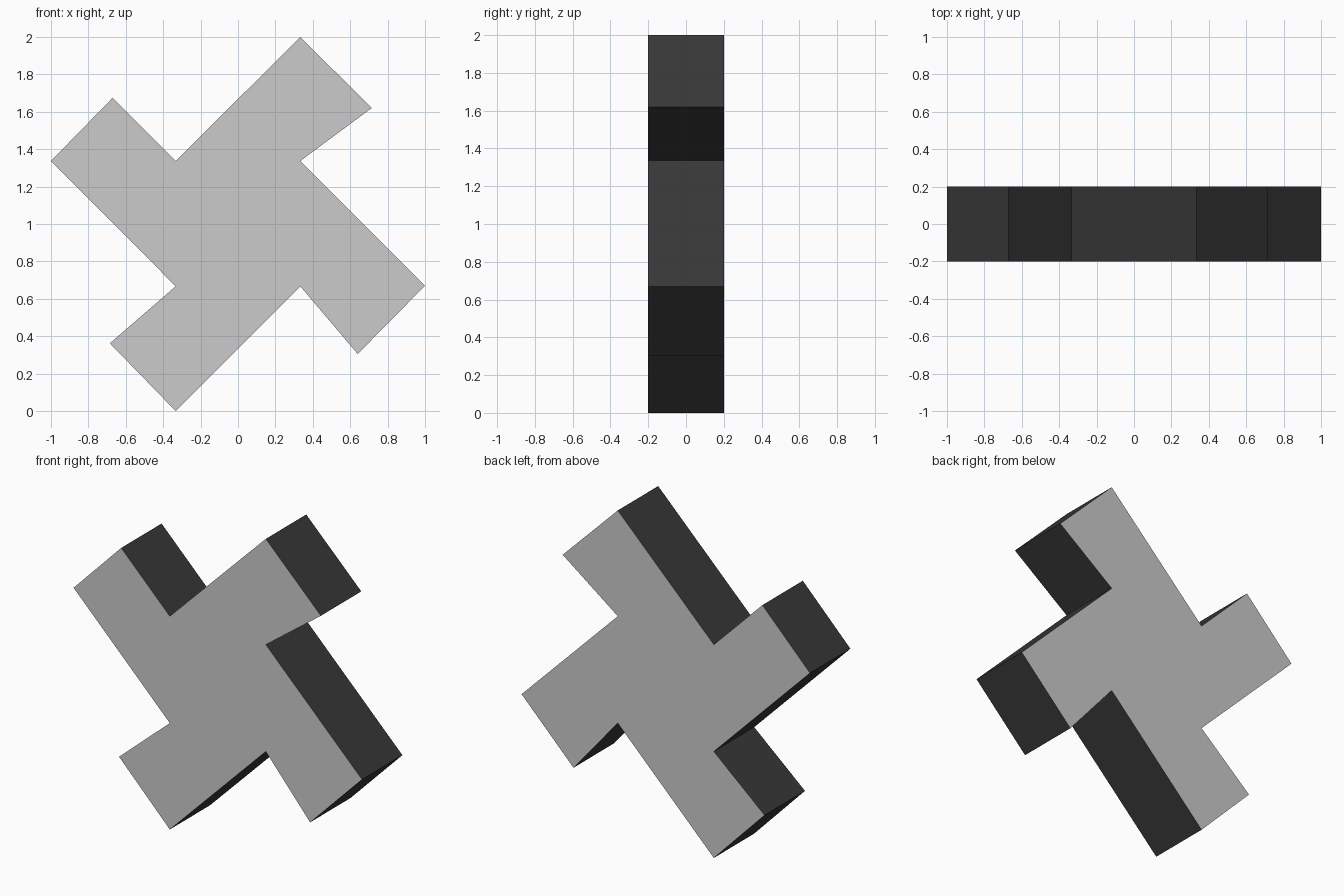
import bpy
import bmesh

if "Cube" in bpy.data.objects:
    bpy.data.objects.remove(bpy.data.objects["Cube"])

HALF_DEPTH = 0.2

# Outline of the tilted cross in the XZ plane, clockwise from the top tip
OUTLINE = [
    (0.333, 2.0), (0.715, 1.62), (0.333, 1.337), (1.0, 0.67),
    (0.64, 0.305), (0.333, 0.667), (-0.333, 0.0), (-0.685, 0.362),
    (-0.333, 0.667), (-1.0, 1.337), (-0.67, 1.675), (-0.333, 1.337),
]

# Dark rim colour; the broad faces stay plain grey
dark = bpy.data.materials.new("dark_rim")
dark.diffuse_color = (0.04, 0.04, 0.04, 1)
dark.use_nodes = True
dark.node_tree.nodes["Principled BSDF"].inputs["Base Color"].default_value = dark.diffuse_color
grey = bpy.data.materials.new("grey_face")
grey.diffuse_color = (0.8, 0.8, 0.8, 1)
grey.use_nodes = True
grey.node_tree.nodes["Principled BSDF"].inputs["Base Color"].default_value = grey.diffuse_color

# Extrude the outline into a solid plate
bm = bmesh.new()
front = bm.faces.new([bm.verts.new((x, -HALF_DEPTH, z)) for x, z in OUTLINE])
ext = bmesh.ops.extrude_face_region(bm, geom=[front], use_keep_orig=True)
back_verts = [e for e in ext["geom"] if isinstance(e, bmesh.types.BMVert)]
bmesh.ops.translate(bm, verts=back_verts, vec=(0, 2 * HALF_DEPTH, 0))
bmesh.ops.recalc_face_normals(bm, faces=bm.faces)

# Side walls take the dark material
for face in bm.faces:
    face.material_index = 0 if abs(face.normal.y) > 0.5 else 1

mesh = bpy.data.meshes.new("cross_plate")
bm.to_mesh(mesh)
bm.free()
mesh.materials.append(grey)
mesh.materials.append(dark)
bpy.context.collection.objects.link(bpy.data.objects.new("cross_plate", mesh))
